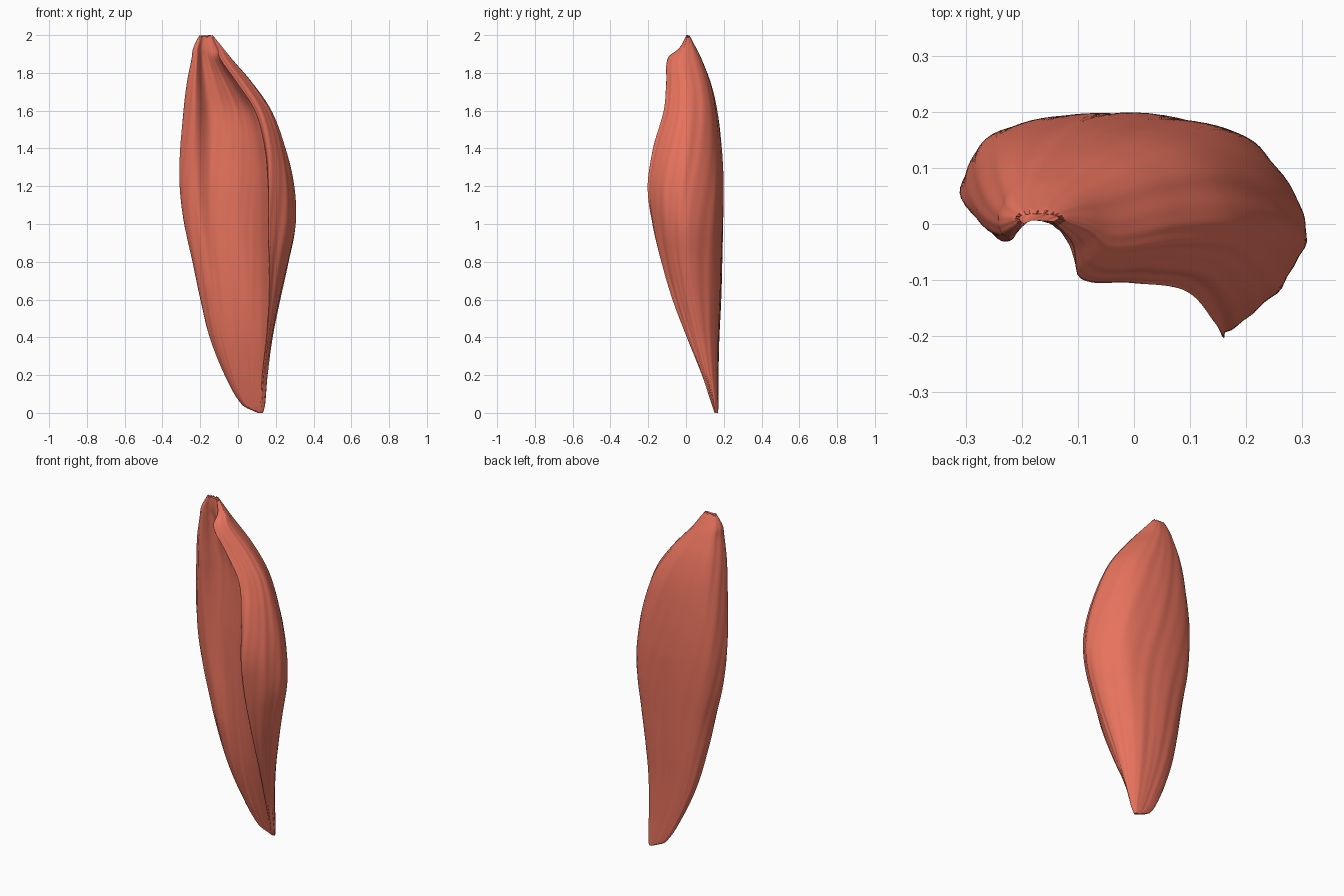
import bpy, bmesh, math, random
from mathutils import Vector

if "Cube" in bpy.data.objects:
    bpy.data.objects.remove(bpy.data.objects["Cube"])

random.seed(4)
RINGS, STEPS = 160, 12

# Stations along the height:
# z, left x, right x, left y, right y, back y, free edge x, free edge y, hollow y
stations = [
    (0.00,  0.105, 0.132, 0.163, 0.160, 0.170, 0.122, 0.152, 0.156),
    (0.04,  0.025, 0.142, 0.160, 0.152, 0.171, 0.120, 0.138, 0.143),
    (0.20, -0.070, 0.155, 0.140, 0.125, 0.172, 0.125, 0.086, 0.100),
    (0.40, -0.150, 0.180, 0.115, 0.090, 0.176, 0.145, 0.008, 0.060),
    (0.60, -0.200, 0.220, 0.095, 0.055, 0.185, 0.158, -0.066, 0.038),
    (0.80, -0.242, 0.265, 0.080, 0.025, 0.191, 0.160, -0.125, 0.030),
    (1.00, -0.285, 0.303, 0.070, 0.010, 0.196, 0.157, -0.169, 0.030),
    (1.20, -0.306, 0.292, 0.060, 0.010, 0.197, 0.155, -0.193, 0.032),
    (1.40, -0.304, 0.247, 0.050, 0.018, 0.187, 0.138, -0.166, 0.037),
    (1.60, -0.288, 0.173, 0.035, 0.022, 0.165, 0.085, -0.112, 0.040),
    (1.75, -0.270, 0.072, 0.015, 0.010, 0.130, -0.010, -0.100, 0.030),
    (1.88, -0.245, -0.038, 0.000, -0.015, 0.080, -0.098, -0.092, 0.018),
    (1.93, -0.238, -0.078, 0.000, 0.000, 0.055, -0.110, -0.035, 0.008),
    (2.00, -0.205, -0.135, 0.010, 0.012, 0.018, -0.145, 0.004, 0.006),
]


def spline(p0, p1, p2, p3, t):
    return 0.5 * (2 * p1 + (p2 - p0) * t + (2 * p0 - 5 * p1 + 4 * p2 - p3) * t * t
                  + (3 * p1 - p0 - 3 * p2 + p3) * t ** 3)


def station_at(z):
    """Smooth (Hermite) interpolation of the station table at height z."""
    n = len(stations)
    i = max(k for k in range(n - 1) if stations[k][0] <= z)
    a, b = stations[i], stations[i + 1]
    before, after = stations[max(i - 1, 0)], stations[min(i + 2, n - 1)]
    h = b[0] - a[0]
    t = (z - a[0]) / h
    out = []
    for c in range(1, 9):
        m0 = (b[c] - before[c]) / (b[0] - before[0]) * h
        m1 = (after[c] - a[c]) / (after[0] - a[0]) * h
        out.append((2 * t**3 - 3 * t**2 + 1) * a[c] + (t**3 - 2 * t**2 + t) * m0
                   + (3 * t**2 - 2 * t**3) * b[c] + (t**3 - t**2) * m1)
    return out


def section(z):
    """Closed crescent outline: rounded back, free front-right edge, hollow front."""
    xl, xr, yl, yr, yb, ex, ey, yi = station_at(z)
    w = xr - xl
    lip_x, lip_y = xl + 0.13 * w, yl - 0.06 * min(1, w / 0.45)
    span = ex - lip_x
    pts = [Vector(p) for p in (
        (xl, yl),
        (xl + 0.11 * w, yl + 0.77 * (yb - yl)),
        (xl + 0.45 * w, yb),
        (xl + 0.82 * w, yr + 0.78 * (yb - yr)),
        (xr, yr),
        (xr - 0.24 * (xr - ex), yr + 0.58 * (ey - yr)),
        (ex + 0.02 * w, ey),
        (ex, ey + 0.04 * (yi - ey)),
        (ex - 0.13 * span, ey + 0.50 * (yi - ey)),
        (lip_x + 0.60 * span, yi - 0.14 * (yi - ey)),
        (lip_x + 0.25 * span, yi),
        (lip_x, lip_y))]
    n = len(pts)
    loop = [spline(pts[i - 1], pts[i], pts[(i + 1) % n], pts[(i + 2) % n], s / STEPS)
            for i in range(n) for s in range(STEPS)]
    # fibre furrows that run obliquely up the belly
    mid = Vector((xl + 0.5 * w, 0.5 * (yb + yi)))
    amp = 0.0016 * min(1, w / 0.4)
    for i, p in enumerate(loop):
        a = 2 * math.pi * i / len(loop)
        f = (math.sin(17 * a + 6 * z) + 0.8 * math.sin(29 * a + 11 * z + math.sin(5 * z))
             + 0.5 * math.sin(11 * a - 3 * z))
        p += (p - mid).normalized() * amp * f
    return loop


# Loft the muscle belly through all sections
bm = bmesh.new()
rings = []
for r in range(RINGS + 1):
    u = r / RINGS
    z = 2 * u
    ring = []
    for p in section(z):
        # frayed tendon end at the top
        ragged = random.uniform(-0.012, 0) if r == RINGS else 0
        ring.append(bm.verts.new((p.x, p.y, z + ragged)))
    rings.append(ring)
count = len(rings[0])
for low, high in zip(rings, rings[1:]):
    for i in range(count):
        j = (i + 1) % count
        bm.faces.new((low[i], low[j], high[j], high[i]))
bm.faces.new(rings[0])
bm.faces.new(rings[-1])
bmesh.ops.recalc_face_normals(bm, faces=bm.faces)

mesh = bpy.data.meshes.new("muscle_belly")
bm.to_mesh(mesh)
bm.free()
muscle = bpy.data.objects.new("muscle_belly", mesh)
bpy.context.collection.objects.link(muscle)

# Muscle red
red = bpy.data.materials.new("muscle_red")
red.diffuse_color = (0.80, 0.17, 0.11, 1)
red.use_nodes = True
red.node_tree.nodes["Principled BSDF"].inputs["Base Color"].default_value = red.diffuse_color
mesh.materials.append(red)

# Smooth shading, keeping the free edge crisp
bpy.context.view_layer.objects.active = muscle
muscle.select_set(True)
bpy.ops.object.shade_smooth_by_angle(angle=math.radians(50))
